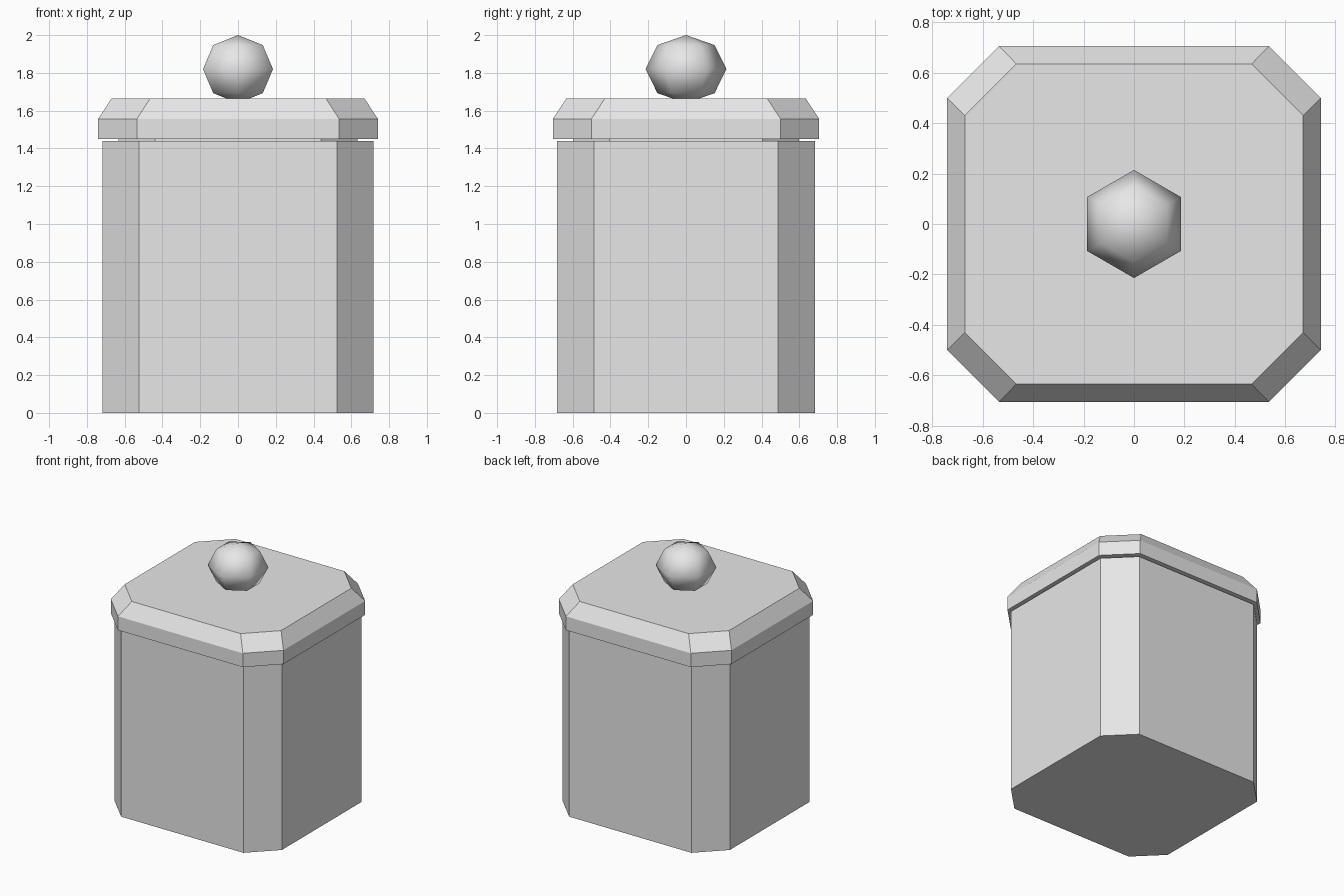
import bpy
import bmesh
from mathutils import Matrix

if "Cube" in bpy.data.objects:
    bpy.data.objects.remove(bpy.data.objects["Cube"], do_unlink=True)

GREY = (0.8, 0.8, 0.8, 1.0)
grey = bpy.data.materials.new("plain grey")
grey.use_nodes = True
grey.diffuse_color = GREY
grey.node_tree.nodes["Principled BSDF"].inputs["Base Color"].default_value = GREY


def finish(name, bm, smooth=False):
    bmesh.ops.recalc_face_normals(bm, faces=bm.faces)
    for face in bm.faces:
        face.smooth = smooth
    mesh = bpy.data.meshes.new(name)
    bm.to_mesh(mesh)
    bm.free()
    mesh.materials.append(grey)
    obj = bpy.data.objects.new(name, mesh)
    bpy.context.collection.objects.link(obj)
    return obj


def octagon(hx, hy, cut):
    """Rectangle outline with cut corners, counter-clockwise."""
    points = []
    for sx, sy in ((1, 1), (-1, 1), (-1, -1), (1, -1)):
        pair = [(sx * hx, sy * (hy - cut)), (sx * (hx - cut), sy * hy)]
        points += pair if sx == sy else pair[::-1]
    return points


def loft(name, sections):
    """Join cut-corner sections (half x, half y, cut, z) and cap both ends."""
    bm = bmesh.new()
    rings = [[bm.verts.new((x, y, z)) for x, y in octagon(hx, hy, cut)]
             for hx, hy, cut, z in sections]
    for low, high in zip(rings, rings[1:]):
        for i in range(len(low)):
            j = (i + 1) % len(low)
            bm.faces.new((low[i], low[j], high[j], high[i]))
    bm.faces.new(rings[0][::-1])
    bm.faces.new(rings[-1])
    return finish(name, bm)


# Hollow jar: outer wall, rim, inner wall and inner floor
loft("jar_body", [
    (0.718, 0.682, 0.194, 0.0),
    (0.718, 0.682, 0.194, 1.44),
    (0.64, 0.604, 0.194, 1.44),
    (0.64, 0.604, 0.194, 0.08),
])

# Lid: stepped plug below, upright edge, sloped shoulder and flat top
loft("lid", [
    (0.632, 0.598, 0.193, 1.38),
    (0.632, 0.598, 0.193, 1.45),
    (0.74, 0.705, 0.205, 1.45),
    (0.74, 0.705, 0.205, 1.557),
    (0.67, 0.634, 0.204, 1.664),
])

# Six-sided round knob
knob_mesh = bmesh.new()
bmesh.ops.create_uvsphere(knob_mesh, u_segments=6, v_segments=4, radius=1.0)
# Put a corner of the hexagon on the front
spin = 0.0 if any(abs(v.co.x) < 0.01 and abs(v.co.z) < 0.01
                  for v in knob_mesh.verts) else 0.5236
bmesh.ops.transform(
    knob_mesh, verts=knob_mesh.verts,
    matrix=Matrix.Translation((0, 0, 1.82))
    @ Matrix.Diagonal((0.214, 0.214, 0.18, 1.0))
    @ Matrix.Rotation(spin, 4, "Z"))
finish("lid_knob", knob_mesh, smooth=True)
